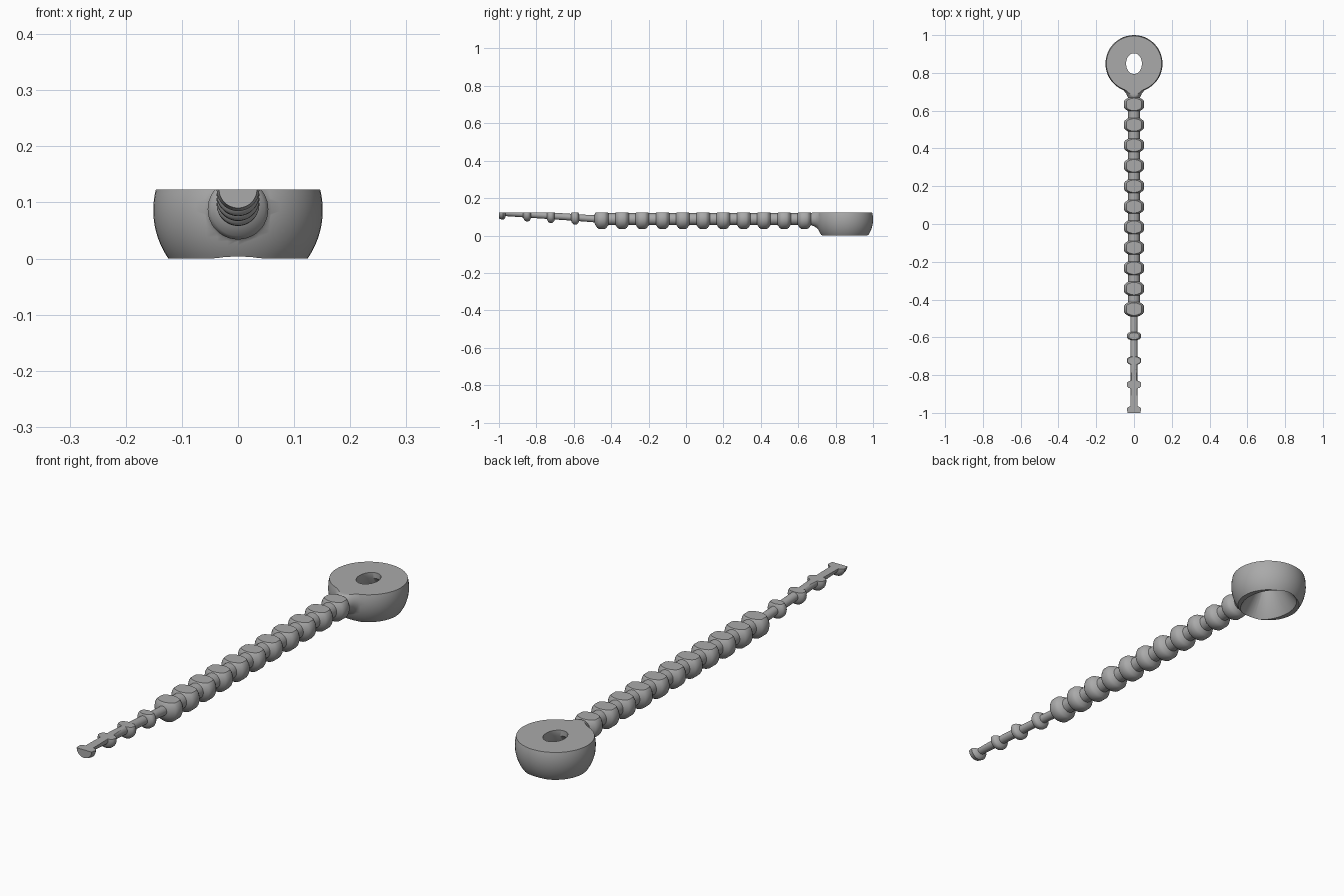
import bpy, bmesh, math

if "Cube" in bpy.data.objects:
    bpy.data.objects.remove(bpy.data.objects["Cube"], do_unlink=True)

SEG = 48
TOP = 0.123        # flat top of the whole tie
AXIS = 0.088       # height of the strand axis
HEAD_Y, HEAD_Z, HEAD_R = 0.849, 0.086, 0.151

grey = bpy.data.materials.new("grey_plastic")
grey.use_nodes = True
colour = (0.4, 0.4, 0.4, 1)
grey.diffuse_color = colour
grey.node_tree.nodes["Principled BSDF"].inputs["Base Color"].default_value = colour


def loft(name, rings):
    """Skin a list of rings of points and cap both ends."""
    bm = bmesh.new()
    loops = [[bm.verts.new(p) for p in ring] for ring in rings]
    for a, b in zip(loops, loops[1:]):
        for i in range(SEG):
            j = (i + 1) % SEG
            bm.faces.new((a[i], a[j], b[j], b[i]))
    bm.faces.new(loops[0])
    bm.faces.new(loops[-1])
    bmesh.ops.recalc_face_normals(bm, faces=bm.faces)
    return make_object(name, bm)


def make_object(name, bm):
    mesh = bpy.data.meshes.new(name)
    bm.to_mesh(mesh)
    bm.free()
    mesh.materials.append(grey)
    obj = bpy.data.objects.new(name, mesh)
    bpy.context.collection.objects.link(obj)
    return obj


def ellipse(rx, ry):
    turn = [2 * math.pi * i / SEG for i in range(SEG)]
    return [(rx * math.cos(t), ry * math.sin(t)) for t in turn]


def trim(obj, z, keep_below):
    """Slice flat at height z and close the cut."""
    bm = bmesh.new()
    bm.from_mesh(obj.data)
    geom = bm.verts[:] + bm.edges[:] + bm.faces[:]
    cut = bmesh.ops.bisect_plane(bm, geom=geom, plane_co=(0, 0, z), plane_no=(0, 0, 1),
                                 clear_outer=keep_below, clear_inner=not keep_below)
    edges = [e for e in cut["geom_cut"] if isinstance(e, bmesh.types.BMEdge)]
    bmesh.ops.holes_fill(bm, edges=edges)
    bmesh.ops.recalc_face_normals(bm, faces=bm.faces)
    bm.to_mesh(obj.data)
    bm.free()


def boolean(obj, other, operation):
    mod = obj.modifiers.new(operation.lower(), "BOOLEAN")
    mod.operation, mod.object, mod.solver = operation, other, "EXACT"
    bpy.context.view_layer.objects.active = obj
    bpy.ops.object.modifier_apply(modifier=mod.name)
    bpy.data.objects.remove(other, do_unlink=True)


# Strand profile: (y, radius) of beads on a thin core, from the tip to the neck
BIG = [(-0.036, 0.031), (-0.031, 0.038), (-0.024, 0.048), (-0.014, 0.054)]
SMALL = [(-0.021, 0.018), (-0.018, 0.027), (-0.012, 0.035), (-0.006, 0.038)]


def bead(y, half):
    return [(y + d, r) for d, r in half] + [(y - d, r) for d, r in reversed(half)]


profile = [(-1.0, 0.034)] + bead(-0.985, SMALL)[4:]
for y in (-0.85, -0.723, -0.593):
    profile += bead(y, SMALL)
profile += [(-0.49, 0.019)]
for i in range(11):
    profile += bead(-0.45 + i * 0.1083, BIG)
# Flared neck running into the head
profile += [(0.675, 0.035), (0.69, 0.041), (0.704, 0.052), (0.716, 0.066), (0.726, 0.084), (0.76, 0.09)]


def axis_z(y):
    return AXIS + max(0, -0.47 - y) * 0.068


strand = loft("beaded_strand", [[(x, y, axis_z(y) + z) for x, z in ellipse(r, r)] for y, r in profile])
trim(strand, TOP, True)
trim(strand, 0, False)

# Head: a ball sliced flat above and below
rings = []
for i in range(17):
    z = TOP * i / 16
    r = math.sqrt(HEAD_R ** 2 - (z - HEAD_Z) ** 2)
    rings.append([(x, HEAD_Y + y, z) for x, y in ellipse(r, r)])
head = loft("tie_head", rings)
boolean(head, strand, "UNION")

# Oval funnel through the head, with a short straight lip at the top
funnel = [(-0.02, 0.114, 0.1435), (0.1, 0.042, 0.055), (0.2, 0.042, 0.055)]
hole = loft("funnel_cutter", [[(x, HEAD_Y + y, z) for x, y in ellipse(rx, ry)] for z, rx, ry in funnel])
hole.hide_render = True
boolean(head, hole, "DIFFERENCE")

head.name = "beaded_tie"
bpy.ops.object.select_all(action="DESELECT")
head.select_set(True)
bpy.context.view_layer.objects.active = head
bpy.ops.object.shade_smooth_by_angle(angle=math.radians(35))
